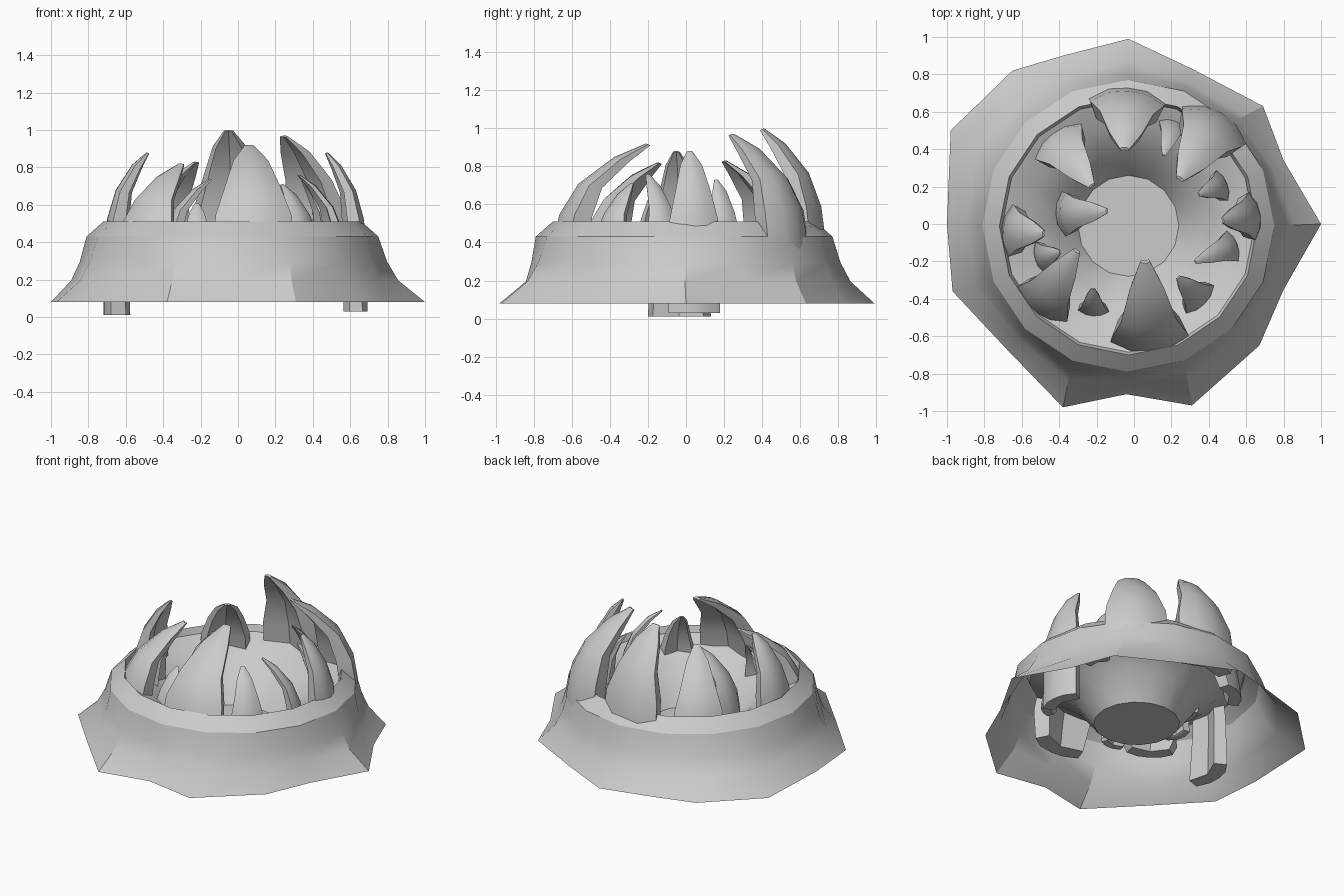
import bpy, bmesh, math
from mathutils import Vector

if "Cube" in bpy.data.objects:
    bpy.data.objects.remove(bpy.data.objects["Cube"])

N = 16
CX, CY = -0.03, -0.01


def finish(bm, name, angle):
    bmesh.ops.recalc_face_normals(bm, faces=bm.faces[:])
    me = bpy.data.meshes.new(name)
    bm.to_mesh(me)
    bm.free()
    ob = bpy.data.objects.new(name, me)
    bpy.context.collection.objects.link(ob)
    bpy.ops.object.select_all(action='DESELECT')
    ob.select_set(True)
    bpy.context.view_layer.objects.active = ob
    bpy.ops.object.shade_smooth_by_angle(angle=math.radians(angle))
    return ob


def loft(bm, rings):
    loops = [[bm.verts.new(p) for p in r] for r in rings]
    for a, b in zip(loops, loops[1:]):
        n = len(a)
        for i in range(n):
            j = (i + 1) % n
            bm.faces.new((a[i], a[j], b[j], b[i]))
    return loops


def circle(r, z):
    return [Vector((CX + r * math.cos(2 * math.pi * i / N),
                    CY + r * math.sin(2 * math.pi * i / N), z)) for i in range(N)]


# Mouth mound: ragged skirt, rounded rim and sunken bowl with a floor
edge = [(1, 0), (.80, .34), (.69, .63), (.31, .83), (-.03, .99), (-.38, .90),
        (-.65, .82), (-.98, .50), (-1, 0), (-.97, -.36), (-.68, -.67),
        (-.38, -.98), (-.04, -.91), (.31, -.97), (.67, -.65), (.80, -.35)]
shoulder = circle(.78, .43)
rings = []
for f, z in [(1, .08), (.43, .195), (.19, .295)]:
    ring = []
    for s, (x, y) in zip(shoulder, edge):
        p = s.lerp(Vector((x, y, 0)), f)
        p.z = z
        ring.append(p)
    rings.append(ring)
rings.append(shoulder)
for r, z in [(.69, .51), (.675, .465), (.54, .41), (.39, .30), (.27, .14)]:
    rings.append(circle(r, z))
bm = bmesh.new()
loops = loft(bm, rings)
bm.faces.new(loops[-1])
finish(bm, "mouth_mound", 27)

# Crescent cross-section (sideways, inward) and taper of every tooth
SECTION = [(-1, .33), (-.5, .06), (0, 0), (.5, .06), (1, .33),
           (.8, .8), (0, .52), (-.8, .8)]
TAPER = [(0, .85), (.3, 1), (.5, .95), (.7, .69), (.89, .43), (1, .12)]


def tooth(name, base, tip, half_width, root, top, flare=1):
    b, t = Vector(base), Vector(tip)
    inward = (t - b).normalized()
    side = Vector((-inward.y, inward.x))
    rings = []
    for u, s in TAPER:
        if u == 0:
            s *= flare
        c = b.lerp(t, u ** 3.5)
        z = root if u == 0 else .12 + (top - .12) * (1 - (1 - u) ** 1.1)
        ring = []
        for w, d in SECTION:
            depth = d * s * half_width
            p = c + side * (w * s * half_width) + inward * depth
            # the inside lies lower where the tooth curls over
            ring.append((p.x, p.y, z - depth * .5 * u ** 3))
        rings.append(ring)
    bm = bmesh.new()
    loops = loft(bm, rings)
    bm.faces.new(loops[0])
    bm.faces.new(loops[-1])
    finish(bm, name, 25)


# Large outer teeth and small inner teeth
TEETH = [
    ("tooth_back", (-.03, .74), (-.05, .41), .21, .26, 1.0),
    ("tooth_back_right", (.47, .60), (.25, .25), .20, .26, .97),
    ("tooth_right", (.69, .05), (.48, .02), .135, .03, .88, 1.2),
    ("tooth_front", (.09, -.71), (.06, -.21), .215, .20, .92),
    ("tooth_front_left", (-.54, -.50), (-.31, -.15), .17, .30, .82),
    ("tooth_left", (-.72, -.03), (-.49, -.05), .145, .01, .88, 1.35),
    ("tooth_back_left", (-.45, .50), (-.23, .21), .16, .28, .83),
    ("inner_tooth_back", (.22, .57), (.16, .37), .08, .32, .72),
    ("inner_tooth_back_right", (.51, .22), (.35, .16), .09, .30, .73),
    ("inner_tooth_right", (.57, -.10), (.33, -.20), .09, .28, .76),
    ("inner_tooth_front_right", (.39, -.44), (.24, -.29), .11, .28, .71),
    ("inner_tooth_front", (-.22, -.51), (-.22, -.35), .09, .26, .61),
    ("inner_tooth_front_left", (-.54, -.19), (-.40, -.15), .09, .30, .69),
    ("inner_tooth_left", (-.42, .05), (-.15, .07), .12, .28, .74),
]
for spec in TEETH:
    tooth(*spec)
